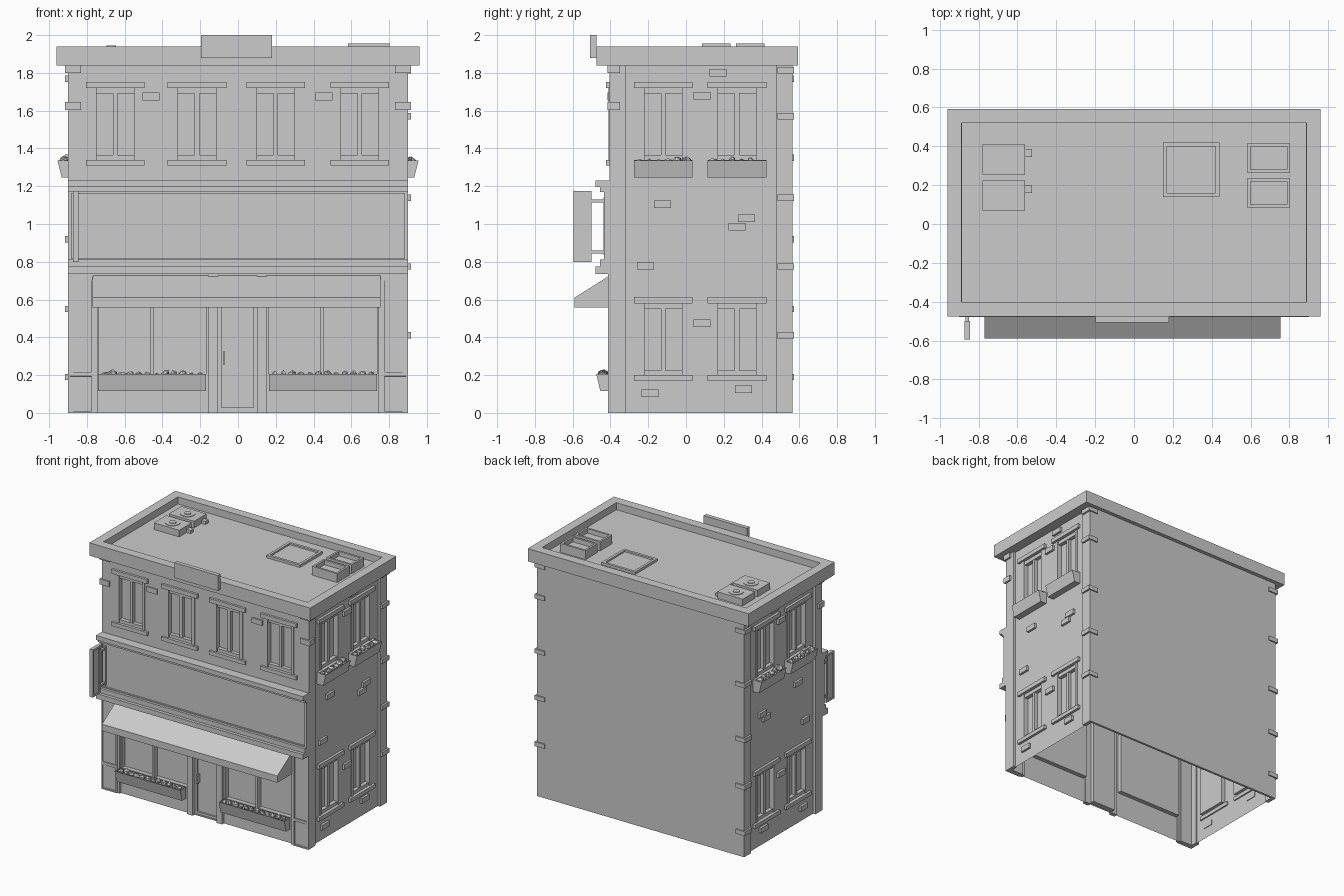
import bpy, bmesh, random
from math import pi
from mathutils import Vector, Matrix

if "Cube" in bpy.data.objects:
    bpy.data.objects.remove(bpy.data.objects["Cube"])

random.seed(4)


def finish(bm, name):
    me = bpy.data.meshes.new(name)
    bm.to_mesh(me)
    bm.free()
    ob = bpy.data.objects.new(name, me)
    bpy.context.collection.objects.link(ob)
    return ob


def prism(bm, a, b):
    va, vb = [bm.verts.new(p) for p in a], [bm.verts.new(p) for p in b]
    n = len(a)
    fs = [bm.faces.new(va), bm.faces.new(vb)]
    fs += [bm.faces.new((va[i], va[(i + 1) % n], vb[(i + 1) % n], vb[i])) for i in range(n)]
    bmesh.ops.recalc_face_normals(bm, faces=fs)
    bm.normal_update()
    return fs


def XYZ(x, y, z):
    return (x, y, z)


def box(bm, u0, u1, v0, v1, w0, w1, F=XYZ):
    q = [(u0, v0), (u1, v0), (u1, v1), (u0, v1)]
    return prism(bm, [F(u, v, w0) for u, v in q], [F(u, v, w1) for u, v in q])


def recess(bm, faces, direction, border, depth):
    f = max(faces, key=lambda f: f.normal.dot(Vector(direction)))
    bmesh.ops.inset_individual(bm, faces=[f], thickness=border, depth=0)
    bmesh.ops.inset_individual(bm, faces=[f], thickness=.001, depth=-depth)


def boxes(name, items, F=XYZ):
    bm = bmesh.new()
    for it in items:
        box(bm, *it, F=F)
    return finish(bm, name)


# Wall coordinates: u along the wall, v up, d outwards
def front(u, v, d): return (u, -.405 - d, v)
def shop(u, v, d): return (u, -.39 - d, v)
def right(u, v, d): return (.88 + d, u, v)
def left(u, v, d): return (-.88 - d, u, v)


def wall(name, F, u0, u1, v0, v1, openings, deep=.035):
    bm = bmesh.new()
    us = sorted({u0, u1, *[o[i] for o in openings for i in (0, 1)]})
    vs = sorted({v0, v1, *[o[i] for o in openings for i in (2, 3)]})

    def quad(pts):
        bm.faces.new([bm.verts.new(F(*p)) for p in pts])
    for a, b in zip(us, us[1:]):
        for c, e in zip(vs, vs[1:]):
            m, n = (a + b) / 2, (c + e) / 2
            if not any(o[0] < m < o[1] and o[2] < n < o[3] for o in openings):
                quad([(a, c, 0), (b, c, 0), (b, e, 0), (a, e, 0)])
    for a, b, c, e in openings:
        ring = [(a, c), (b, c), (b, e), (a, e)]
        quad([(*p, -deep) for p in ring])
        for p, q in zip(ring, ring[1:] + ring[:1]):
            quad([(*p, 0), (*q, 0), (*q, -deep), (*p, -deep)])
    bmesh.ops.remove_doubles(bm, verts=bm.verts, dist=1e-5)
    bmesh.ops.recalc_face_normals(bm, faces=bm.faces)
    out = Vector(F(0, 0, 1)) - Vector(F(0, 0, 0))
    if sum(f.normal.dot(out) * f.calc_area() for f in bm.faces) < 0:
        bmesh.ops.reverse_faces(bm, faces=bm.faces)
    finish(bm, name)


def window(name, F, c, z, out):
    top = z + .38
    boxes(name, [
        (c - .125, c - .1, z, top, -.035, .004), (c + .1, c + .125, z, top, -.035, .004),
        (c - .1, c + .1, top - .03, top, -.035, -.005), (c - .1, c + .1, z, z + .025, -.035, -.005),
        (c - .012, c + .012, z, top, -.035, -.008),
        (c - .155, c + .155, top, top + .033, -.01, out),
        (c - .155, c + .155, z - .03, z, -.01, out)], F)


def planter(name, F, u0, u1, z, d):
    prof = [(0, 0), (d - .022, 0), (d, .09), (0, .09)]
    bm = bmesh.new()
    fs = prism(bm, [F(u0, z + v, k) for k, v in prof], [F(u1, z + v, k) for k, v in prof])
    recess(bm, fs, (0, 0, 1), .007, .015)
    finish(bm, name)
    bm = bmesh.new()
    n = int((u1 - u0) / .045)
    for i in range(n):
        u = u0 + .03 + (u1 - u0 - .06) * i / (n - 1)
        p = F(u, z + .08 + random.uniform(0, .012), d * random.uniform(.4, .6))
        m = Matrix.Translation(p) @ Matrix.Rotation(random.uniform(0, pi), 4, random.choice('XYZ'))
        s = [random.uniform(.015, .03) for _ in range(3)]
        bmesh.ops.create_icosphere(bm, subdivisions=1, radius=1, matrix=m @ Matrix.Diagonal((*s, 1)))
    finish(bm, name + "_plants")


# Walls with recessed openings
FX, SY = (-.65, -.217, .2, .645), (-.12, .27)
wall("front_wall", front, -.9, .9, .7, 1.84, [(c - .125, c + .125, 1.34, 1.72) for c in FX])
wall("shop_wall", shop, -.89, .89, 0, .74,
     [(-.735, -.17, .2, .69), (.165, .735, .2, .69), (-.105, .1, .01, .69)])
for side, F in (("right", right), ("left", left)):
    wall(side + "_wall", F, -.39, .56, 0, 1.84,
         [(c - .125, c + .125, z, z + .38) for c in SY for z in (.2, 1.34)])
boxes("back_wall", [(-.9, .9, .545, .563, 0, 1.84)])
boxes("corner_strips", [(min(s * .87, s * .9), max(s * .87, s * .9), a, b, 0, 1.84)
                        for s in (-1, 1) for a, b in ((-.405, -.32), (.48, .563))])

# Windows and side planters
for i, c in enumerate(FX):
    window(f"front_window_{i}", front, c, 1.34, .018)
for side, F in (("right", right), ("left", left)):
    for i, c in enumerate(SY):
        window(f"{side}_upper_window_{i}", F, c, 1.34, .02)
        window(f"{side}_lower_window_{i}", F, c, .2, .02)
        planter(f"{side}_planter_{i}", F, c - .155, c + .155, 1.245, .075)

# Raised bricks
side_bricks = [(.17, 1.80), (.085, 1.68), (-.125, 1.105), (.32, 1.03), (.27, .985),
               (-.215, .78), (.085, .475), (-.19, .105), (.305, .125)]
for side, F in (("right", right), ("left", left)):
    boxes(side + "_bricks", [(y - .045, y + .045, z - .02, z + .02, -.005, .018) for y, z in side_bricks], F)
boxes("front_bricks", [(x - .045, x + .045, -.415, -.4, 1.655, 1.695) for x in (-.46, .455)])

# Corner blocks
blocks = []
for s, heights in ((1, (1.815, 1.57, 1.14, .775, .41)), (-1, (1.77, 1.35, .92, .55, .19))):
    a, b = sorted((s * .83, s * .915))
    blocks += [(a, b, .485, .573, z - .017, z + .017) for z in heights]
    blocks += [(a, b, -.415, -.35, z - .021, z + .021) for z in (1.625, 1.82)]
boxes("corner_blocks", blocks)

# Cornice with sunken roof, and roof plaque
bm = bmesh.new()
recess(bm, box(bm, -.96, .96, -.475, .593, 1.84, 1.94), (0, 0, 1), .103, .055)
finish(bm, "cornice_and_roof")
boxes("roof_plaque", [(-.197, .18, -.507, -.475, 1.88, 2.0)])

# Fascia panel and its mouldings
bm = bmesh.new()
recess(bm, box(bm, -.9, .9, -.435, -.4, .8, 1.18), (0, -1, 0), .025, .012)
finish(bm, "fascia_panel")
boxes("fascia_mouldings", [
    (-.9, .9, -.48, -.4, 1.195, 1.23), (-.9, .9, -.455, -.4, 1.17, 1.195),
    (-.9, .9, -.48, -.4, .735, .775), (-.9, .9, -.455, -.4, .775, .812)])

# Projecting blade sign
bm = bmesh.new()
fs = box(bm, -.873, -.845, -.595, -.5, .8, 1.175)
for s in (-1, 1):
    recess(bm, fs, (s, 0, 0), .02, .006)
finish(bm, "hanging_sign")
boxes("sign_brackets", [(-.868, -.85, -.505, -.41, z - .008, z + .008) for z in (.853, 1.122)]
      + [(-.873, -.845, -.438, -.42, .835, 1.14)])

# Shop pilasters with sunk panels
bm = bmesh.new()
for x in (-.9, .765):
    for z0, z1 in ((0, .205), (.205, .735)):
        recess(bm, box(bm, x, x + .135, -.412, -.37, z0, z1), (0, -1, 0), .015, .01)
finish(bm, "shop_pilasters")

# Shop window frames, door posts and door
boxes("shop_frames", [
    (-.155, -.105, -.412, -.38, 0, .735), (.1, .15, -.412, -.38, 0, .735),
    (-.462, -.447, -.405, -.36, .2, .69), (.437, .452, -.405, -.36, .2, .69),
    (-.765, -.745, -.405, -.38, 0, .735), (.745, .765, -.405, -.38, 0, .735)])
bm = bmesh.new()
recess(bm, box(bm, -.105, .1, -.385, -.35, .01, .69), (0, -1, 0), .025, .012)
finish(bm, "door")
boxes("door_handle", [(-.08, -.07, -.405, -.37, .255, .325)])
planter("shop_planter_left", front, -.74, -.17, .115, .07)
planter("shop_planter_right", front, .165, .735, .115, .07)

# Awning
bm = bmesh.new()
prof = [(-.4, .73), (-.59, .61), (-.59, .557), (-.4, .557)]
fs = prism(bm, [(-.77, y, z) for y, z in prof], [(.755, y, z) for y, z in prof])
recess(bm, fs, (0, 0, -1), .01, .04)
finish(bm, "awning")

# Roof units with fans and pipes
bm = bmesh.new()
for y in (.07, .255):
    box(bm, -.78, -.56, y, y + .155, 1.88, 1.937)
    box(bm, -.56, -.525, y + .09, y + .13, 1.88, 1.91)
    for r, z in ((.055, 1.941), (.025, 1.946)):
        bmesh.ops.create_cone(bm, cap_ends=True, segments=16, radius1=r, radius2=r, depth=.012,
                              matrix=Matrix.Translation((-.67, y + .078, z - .006)))
finish(bm, "roof_fan_units")

# Roof hatch and vent boxes
bm = bmesh.new()
recess(bm, box(bm, .15, .44, .14, .42, 1.88, 1.905), (0, 0, 1), .028, .012)
finish(bm, "roof_hatch")
bm = bmesh.new()
for y in (.085, .265):
    recess(bm, box(bm, .583, .803, y, y + .15, 1.88, 1.955), (0, 0, 1), .022, .035)
finish(bm, "roof_vents")
